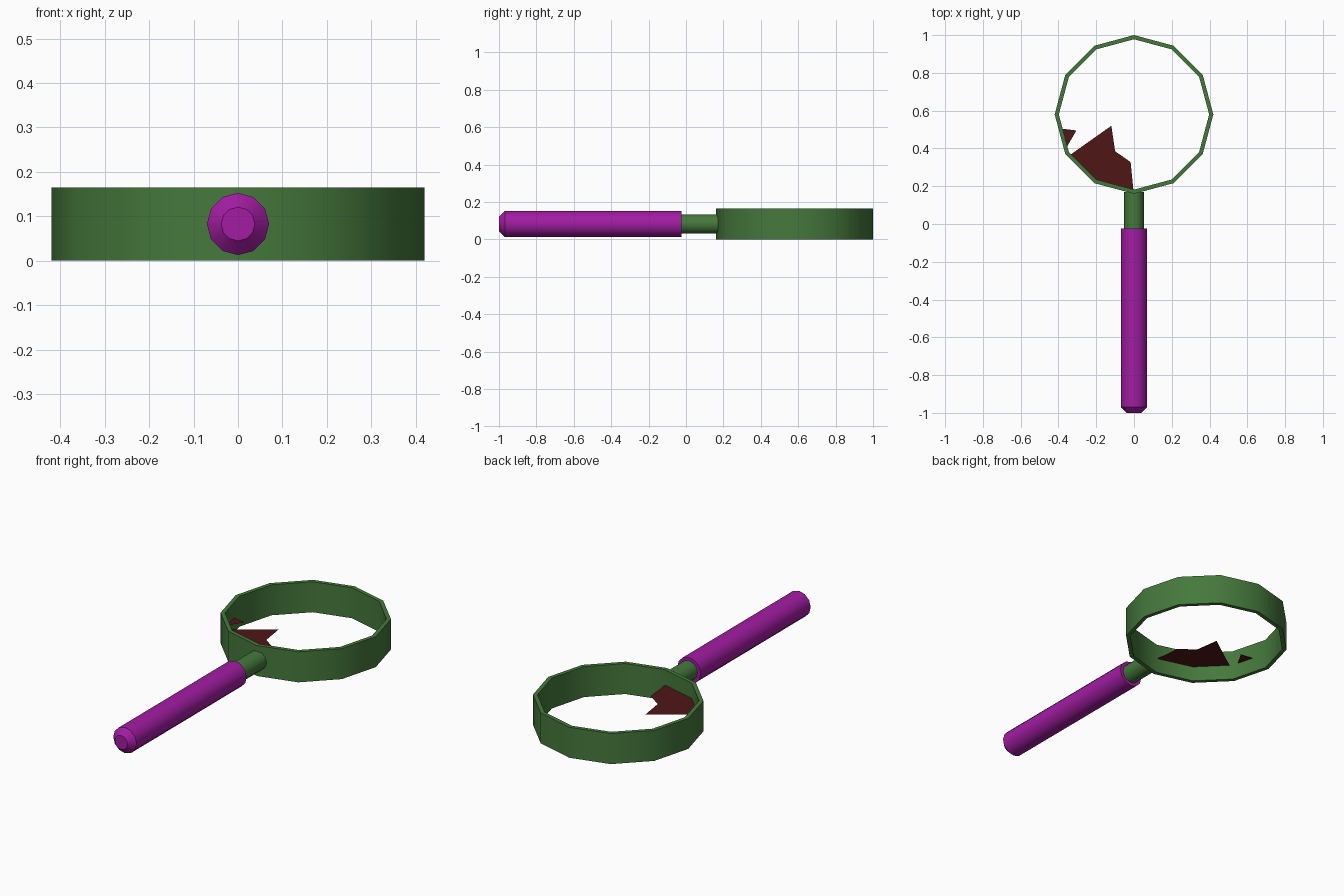
import bpy, bmesh, math

if "Cube" in bpy.data.objects:
    bpy.data.objects.remove(bpy.data.objects["Cube"])

def material(name, rgb):
    m = bpy.data.materials.new(name)
    m.diffuse_color = (*rgb, 1)
    m.use_nodes = True
    m.node_tree.nodes["Principled BSDF"].inputs["Base Color"].default_value = m.diffuse_color
    return m

green = material("green", (0.06, 0.19, 0.045))
purple = material("purple", (0.36, 0.012, 0.36))
dark_red = material("dark_red", (0.08, 0.008, 0.008))
SIDES = 12
MID = 0.0825

def add_mesh(name, verts, faces, mat, smooth=True):
    me = bpy.data.meshes.new(name)
    me.from_pydata(verts, [], faces)
    bm = bmesh.new()
    bm.from_mesh(me)
    bmesh.ops.recalc_face_normals(bm, faces=bm.faces)
    bm.to_mesh(me)
    bm.free()
    me.materials.append(mat)
    ob = bpy.data.objects.new(name, me)
    bpy.context.collection.objects.link(ob)
    if smooth:
        bpy.ops.object.select_all(action='DESELECT')
        ob.select_set(True)
        bpy.context.view_layer.objects.active = ob
        bpy.ops.object.shade_smooth_by_angle(angle=math.radians(35))
    return ob

def lathe(name, profile, place, mat, closed):
    """Spin (radius, height) points; place() maps them into the scene."""
    n = len(profile)
    verts = [place(r * math.cos(2 * math.pi * i / SIDES),
                   r * math.sin(2 * math.pi * i / SIDES), h)
             for i in range(SIDES) for r, h in profile]
    faces = []
    for i in range(SIDES):
        a, b = i * n, (i + 1) % SIDES * n
        for j in range(n if closed else n - 1):
            k = (j + 1) % n
            faces.append((a + j, b + j, b + k, a + k))
    if not closed:
        faces += [[i * n for i in range(SIDES)],
                  [i * n + n - 1 for i in range(SIDES)]]
    return add_mesh(name, verts, faces, mat)

# Lens rim
lathe("lens_rim", [(0.42, 0), (0.42, 0.165), (0.398, 0.165), (0.398, 0)],
      lambda x, y, h: (x, y + 0.58, h), green, True)

# Stem and handle along y
along_y = lambda x, y, h: (x, h, y + MID)
lathe("stem", [(0.052, -0.06), (0.052, 0.17)], along_y, green, False)
lathe("handle", [(0.038, -1.0), (0.07, -0.968), (0.07, -0.025)],
      along_y, purple, False)

# Broken lens shards left in the rim
shards = {
    "large_shard": [(-0.335, 0.368), (-0.12, 0.52), (-0.10, 0.385),
                    (-0.018, 0.328), (-0.003, 0.178), (-0.2, 0.233)],
    "small_shard": [(-0.385, 0.505), (-0.305, 0.495), (-0.36, 0.4)],
}
for name, pts in shards.items():
    add_mesh(name, [(x, y, MID) for x, y in pts],
             [list(range(len(pts)))], dark_red, False)
